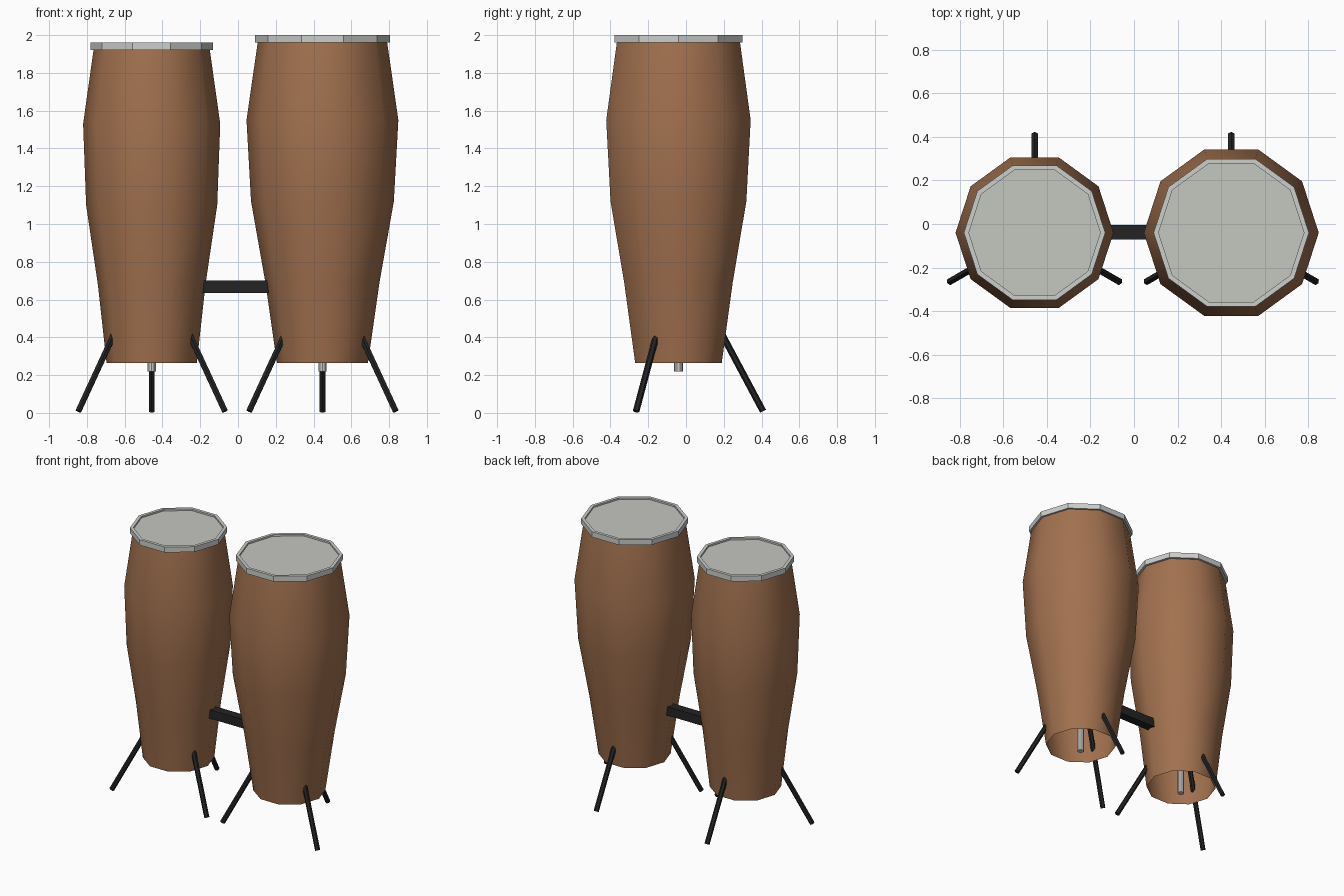
import bpy, bmesh, math
from mathutils import Vector

if "Cube" in bpy.data.objects:
    bpy.data.objects.remove(bpy.data.objects["Cube"])

SIDES = 10
Y0 = -0.04


def material(name, rgb):
    m = bpy.data.materials.new(name)
    m.diffuse_color = (*rgb, 1)
    m.use_nodes = True
    m.node_tree.nodes["Principled BSDF"].inputs["Base Color"].default_value = m.diffuse_color
    return m


WOOD = material("brown wood", (0.36, 0.165, 0.078))
METAL = material("light metal", (0.60, 0.62, 0.60))
SKIN = material("drum skin", (0.56, 0.57, 0.53))
BLACK = material("black metal", (0.017, 0.017, 0.018))


def finish(bm, name, mat, smooth=False):
    me = bpy.data.meshes.new(name)
    bm.to_mesh(me)
    bm.free()
    me.materials.append(mat)
    for p in me.polygons:
        p.use_smooth = smooth
    ob = bpy.data.objects.new(name, me)
    bpy.context.collection.objects.link(ob)
    return ob


def lathe(name, profile, cx, mat, smooth=False, cap=False):
    """Spin (radius, z) points into a ten-sided shell, listed bottom-up on the outside."""
    bm = bmesh.new()
    rings = []
    for r, z in profile:
        rings.append([bm.verts.new((cx + r * math.cos(2 * math.pi * i / SIDES),
                                    Y0 + r * math.sin(2 * math.pi * i / SIDES), z))
                      for i in range(SIDES)])
    for a, b in zip(rings, rings[1:]):
        for i in range(SIDES):
            j = (i + 1) % SIDES
            bm.faces.new((a[i], a[j], b[j], b[i]))
    if cap:
        bm.faces.new(rings[-1])
    return finish(bm, name, mat, smooth)


def rod(name, p, q, radius, sides, mat):
    """Closed prism between two points."""
    p, q = Vector(p), Vector(q)
    bm = bmesh.new()
    bmesh.ops.create_cone(bm, cap_ends=True, segments=sides, radius1=radius,
                          radius2=radius, depth=(q - p).length)
    rot = (q - p).to_track_quat('Z', 'Y').to_matrix()
    bmesh.ops.rotate(bm, verts=bm.verts, matrix=rot)
    bmesh.ops.translate(bm, verts=bm.verts, vec=(p + q) / 2)
    return finish(bm, name, mat)


def conga(side, cx, shell, rim_r, top):
    # Bulging open-bottomed shell
    lathe(side + "_shell", shell, cx, WOOD, smooth=True)
    # Rim with a slightly sunken skin
    inner, sunk = rim_r - 0.023, top - 0.012
    lathe(side + "_rim", [(shell[-1][0] - 0.01, top - 0.04), (rim_r, top - 0.04),
                          (rim_r, top), (inner, top), (inner, sunk)], cx, METAL)
    lathe(side + "_skin", [(inner, sunk), (inner - 0.03, sunk)], cx, SKIN, cap=True)
    # Centre rod poking out of the bottom
    rod(side + "_centre_rod", (cx, Y0, 0.22), (cx, Y0, 0.62), 0.023, 10, METAL)
    # Three splayed legs that pass through the shell
    for label, deg in (("back", 90), ("left", 210), ("right", 330)):
        c, s = math.cos(math.radians(deg)), math.sin(math.radians(deg))
        rod(f"{side}_{label}_leg", (cx + 0.448 * c, Y0 + 0.448 * s, 0.009),
            (cx + 0.17 * c, Y0 + 0.17 * s, 0.53), 0.0175, 6, BLACK)


conga("small_drum", -0.457,
      [(0.239, 0.265), (0.285, 0.68), (0.347, 1.10), (0.363, 1.53), (0.308, 1.92)],
      0.325, 1.96)
conga("large_drum", 0.447,
      [(0.241, 0.265), (0.302, 0.69), (0.378, 1.12), (0.402, 1.55), (0.343, 1.96)],
      0.357, 2.0)

# Bar joining the drums
bm = bmesh.new()
bmesh.ops.create_cube(bm, size=1)
bmesh.ops.scale(bm, verts=bm.verts, vec=(0.38, 0.065, 0.065))
bmesh.ops.translate(bm, verts=bm.verts, vec=(-0.008, -0.038, 0.668))
finish(bm, "joining_bar", BLACK)
